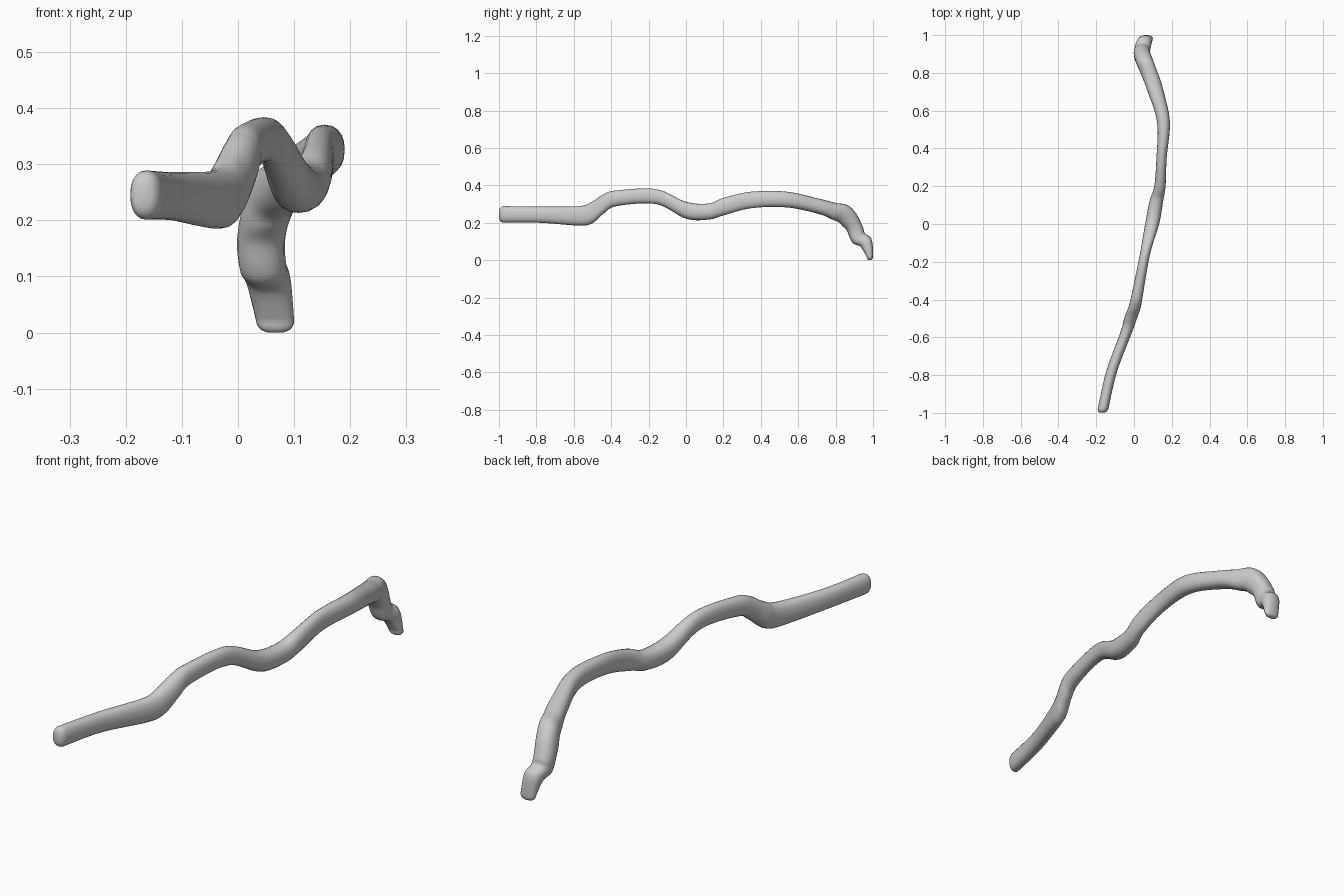
import bpy, bmesh, math
from mathutils import Vector

if "Cube" in bpy.data.objects:
    bpy.data.objects.remove(bpy.data.objects["Cube"])

SIDES = 20
STEPS = 7

# long upright sections: x, y, z centre, half width, half height
body = [
    (-.163, -.975, .247, .028, .044),
    (-.118, -.78, .245, .029, .043),
    (-.040, -.57, .239, .031, .052),
    (-.018, -.50, .258, .034, .058),
    (.003, -.44, .303, .033, .052),
    (.018, -.37, .333, .030, .042),
    (.058, -.16, .342, .027, .040),
    (.096, 0.0, .269, .037, .045),
    (.118, .12, .262, .036, .043),
    (.137, .20, .288, .030, .047),
    (.146, .35, .324, .027, .044),
    (.156, .54, .326, .034, .042),
    (.112, .71, .290, .043, .041),
]
# drooping tip: the same, plus the tilt of the section in degrees
tip = [
    (.084, .79, .264, .046, .045, 12),
    (.060, .85, .244, .046, .052, 30),
    (.042, .90, .175, .043, .044, 75),
    (.044, .922, .122, .042, .042, 50),
    (.054, .962, .095, .040, .036, 55),
    (.066, .983, .024, .034, .017, 82),
]
stations = [s + (0,) for s in body] + tip


def spline(a, b, c, d, t):
    return [.5 * (2*q + (r-p)*t + (2*p-5*q+4*r-s)*t*t + (3*q-p-3*r+s)*t**3)
            for p, q, r, s in zip(a, b, c, d)]


def ring(s, scale=1.0, shift=Vector()):
    x, y, z, w, h, tilt = s
    t = math.radians(tilt)
    up = Vector((0, math.sin(t), math.cos(t)))
    pts = []
    for i in range(SIDES):
        a = 2 * math.pi * i / SIDES
        ca, sa = math.cos(a), math.sin(a)
        # slightly squared oval
        u = math.copysign(abs(ca) ** .88, ca) * w * scale
        v = math.copysign(abs(sa) ** .88, sa) * h * scale
        pts.append(Vector((x + u, y, z)) + shift + up * v)
    return pts


# smooth run of sections
sections = []
n = len(stations)
for i in range(n - 1):
    quad = [stations[min(max(i + k, 0), n - 1)] for k in (-1, 0, 1, 2)]
    sections += [spline(*quad, j / STEPS) for j in range(STEPS)]
sections.append(stations[-1])

# domed ends
angles = [math.pi / 2 * k / 5 for k in range(1, 5)]
front_cap = [ring(sections[0], math.cos(a) ** .6, Vector((-.006, -.025, 0)) * math.sin(a))
             for a in reversed(angles)]
tip_cap = [ring(sections[-1], math.cos(a) ** .6, Vector((.001, .001, -.022)) * math.sin(a))
           for a in angles]
rows = front_cap + [ring(s) for s in sections] + tip_cap

# loft the stick
bm = bmesh.new()
loops = [[bm.verts.new(p) for p in r] for r in rows]
for a, b in zip(loops, loops[1:]):
    for i in range(SIDES):
        j = (i + 1) % SIDES
        bm.faces.new((a[i], a[j], b[j], b[i]))
bm.faces.new(loops[0])
bm.faces.new(loops[-1])
bmesh.ops.recalc_face_normals(bm, faces=bm.faces)
low = min(v.co.z for v in bm.verts)
bmesh.ops.translate(bm, verts=bm.verts, vec=(0, 0, -low))
for f in bm.faces:
    f.smooth = True
mesh = bpy.data.meshes.new("crooked_stick")
bm.to_mesh(mesh)
bm.free()
stick = bpy.data.objects.new("crooked_stick", mesh)
bpy.context.collection.objects.link(stick)
